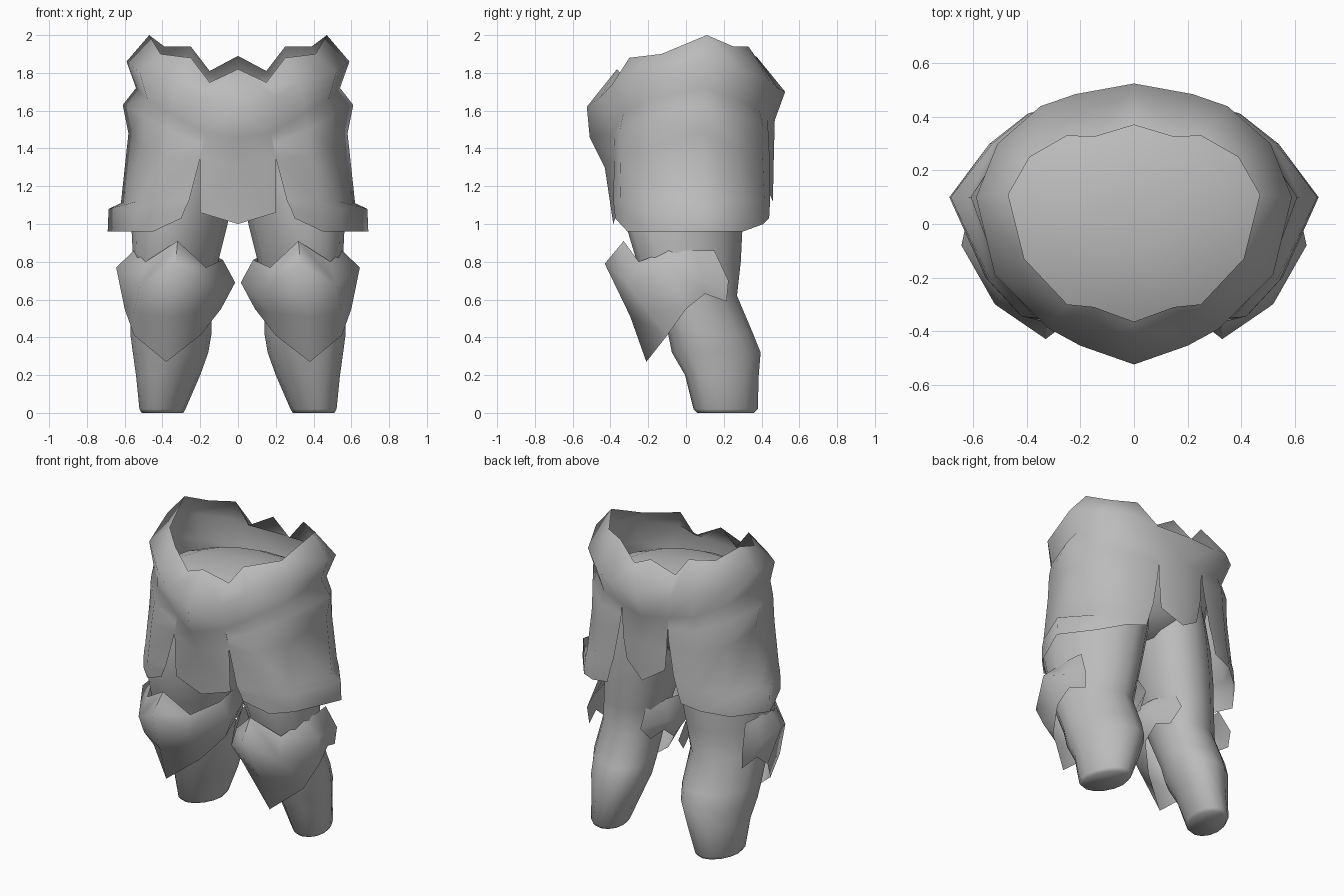
import bpy, bmesh, math

grey = bpy.data.materials.new("plain grey")
grey.diffuse_color = (0.5, 0.5, 0.5, 1)


def finish(name, bm, angle=75):
    """Weld the sheets together and turn them into a smooth grey object."""
    bmesh.ops.remove_doubles(bm, verts=bm.verts, dist=0.0005)
    bmesh.ops.recalc_face_normals(bm, faces=bm.faces)
    me = bpy.data.meshes.new(name)
    bm.to_mesh(me)
    bm.free()
    ob = bpy.data.objects.new(name, me)
    bpy.context.collection.objects.link(ob)
    me.materials.append(grey)
    bpy.ops.object.select_all(action='DESELECT')
    ob.select_set(True)
    bpy.context.view_layer.objects.active = ob
    bpy.ops.object.shade_smooth_by_angle(angle=math.radians(angle))
    return ob


def sheet(bm, rows, side=1):
    """Quad sheet through rows of points, side -1 mirrors it in x."""
    vs = [[bm.verts.new((x * side, y, z)) for x, y, z in r] for r in rows]
    for a, b in zip(vs, vs[1:]):
        for i in range(len(a) - 1):
            bm.faces.new((a[i], a[i + 1], b[i + 1], b[i]))


def tube(bm, rings, n=12, side=1, tilt=0):
    """Closed loft of ellipses given as cx, cy, rx, ry, z; tilt slants them in plan."""
    vs = []
    for cx, cy, rx, ry, z in rings:
        angles = [2 * math.pi * i / n for i in range(n)]
        vs.append([bm.verts.new((side * (cx + rx * math.cos(a)), cy + ry * math.sin(a + tilt), z))
                   for a in angles])
    for a, b in zip(vs, vs[1:]):
        for i in range(n):
            j = (i + 1) % n
            bm.faces.new((a[i], a[j], b[j], b[i]))
    bm.faces.new(vs[0])
    bm.faces.new(vs[-1])


# Belt: half rows running from front centre to back centre
rim = [(0, -.365, 1.82), (.15, -.31, 1.75), (.25, -.30, 1.88), (.41, -.13, 1.90), (.47, .11, 2.0),
       (.39, .25, 1.94), (.25, .33, 1.94), (.15, .325, 1.81), (0, .37, 1.89)]
ridge = [(0, -.525, 1.62), (.2, -.455, 1.67), (.32, -.39, 1.74), (.52, -.19, 1.80), (.59, .1, 1.86),
         (.51, .3, 1.80), (.35, .44, 1.76), (.22, .485, 1.72), (0, .525, 1.70)]
under = [(0, -.51, 1.46), (.175, -.385, 1.48), (.36, -.33, 1.59), (.48, -.2, 1.66), (.54, .1, 1.72),
         (.465, .265, 1.66), (.33, .39, 1.60), (.17, .43, 1.57), (0, .47, 1.55)]

# Side panels of the skirt, hip to hem, with a turned-out band at the sides
hip = [(.185, -.38, 1.42), (.37, -.35, 1.50), (.50, -.2, 1.57), (.61, .1, 1.63),
       (.49, .28, 1.57), (.35, .405, 1.52), (.17, .435, 1.5)]
waist = [(.2, -.38, 1.35), (.39, -.35, 1.36), (.51, -.2, 1.4), (.58, .1, 1.48),
         (.495, .28, 1.4), (.36, .405, 1.38), (.18, .44, 1.42)]
low = [(.26, -.385, 1.12), (.42, -.345, 1.12), (.535, -.21, 1.12), (.62, .1, 1.11),
       (.52, .295, 1.12), (.38, .415, 1.13), (.22, .445, 1.2)]
band = [(.28, -.38, 1.08), (.435, -.33, 1.06), (.545, -.21, 1.07), (.685, .1, 1.08),
        (.53, .3, 1.07), (.39, .415, 1.07), (.245, .445, 1.12)]
hem = [(.3, -.375, 1.03), (.45, -.31, .96), (.555, -.2, .96), (.69, .1, .96),
       (.54, .3, .96), (.4, .41, 1.0), (.27, .44, 1.03)]

bm = bmesh.new()
for s in (1, -1):
    sheet(bm, [rim, ridge, under], s)
    sheet(bm, [under[1:8], hip, waist, low, band, hem], s)
    # front flap
    sheet(bm, [under[:2], [(0, -.43, 1.3), (.2, -.38, 1.35)],
               [(0, -.385, 1.0), (.2, -.365, 1.06)]], s)
    # back flap
    sheet(bm, [under[7:], [(.16, .43, 1.36), (0, .465, 1.36)],
               [(.14, .42, 1.21), (0, .46, 1.12)]], s)
finish("belted_skirt", bm)

# Pelvis filling the skirt up to the belt
bm = bmesh.new()
tube(bm, [(0, 0, .15, .15, 1.19), (0, 0, .4, .29, 1.29), (0, .01, .47, .33, 1.42),
          (0, .01, .505, .41, 1.62), (0, .01, .36, .29, 1.68), (0, .01, .12, .1, 1.71)], 18)
finish("pelvis", bm)

# Knee guard rows, inner back round the front to outer back
k_top = [(.15, .2, .82), (.10, .07, .82), (.08, -.07, .81), (.17, -.26, .77), (.32, -.33, .91),
         (.49, -.25, .80), (.55, -.09, .86), (.55, .05, .86), (.54, .15, .86)]
k_mid = [(.14, .28, .69), (.06, .1, .70), (.015, -.05, .69), (.16, -.30, .67), (.33, -.43, .79),
         (.52, -.30, .68), (.645, -.08, .77), (.61, .08, .72), (.57, .225, .70)]
k_low = [(.12, .2, .60), (.09, .1, .63), (.09, 0, .55), (.17, -.2, .53), (.37, -.295, .51),
         (.55, -.2, .53), (.60, 0, .55), (.59, .1, .63), (.56, .215, .59)]
k_tip = [k_low[2], (.2, -.1, .41), (.38, -.21, .27), (.55, -.1, .41), k_low[6]]

for s, word in ((1, "right"), (-1, "left")):
    # Leg
    bm = bmesh.new()
    tube(bm, [(.40, .21, .11, .15, 0), (.40, .21, .122, .17, .02), (.37, .19, .17, .195, .2),
              (.357, .16, .2, .235, .32), (.355, .13, .215, .225, .42), (.35, .04, .21, .23, .62),
              (.33, .015, .225, .275, .8), (.31, -.01, .255, .31, 1.0), (.28, 0, .26, .31, 1.2),
              (.25, 0, .23, .3, 1.45)], 14, s, -.22)
    finish(word + "_leg", bm)
    # Knee guard
    bm = bmesh.new()
    sheet(bm, [k_top, k_mid, k_low], s)
    sheet(bm, [k_low[2:7], k_tip], s)
    finish(word + "_knee_guard", bm)
